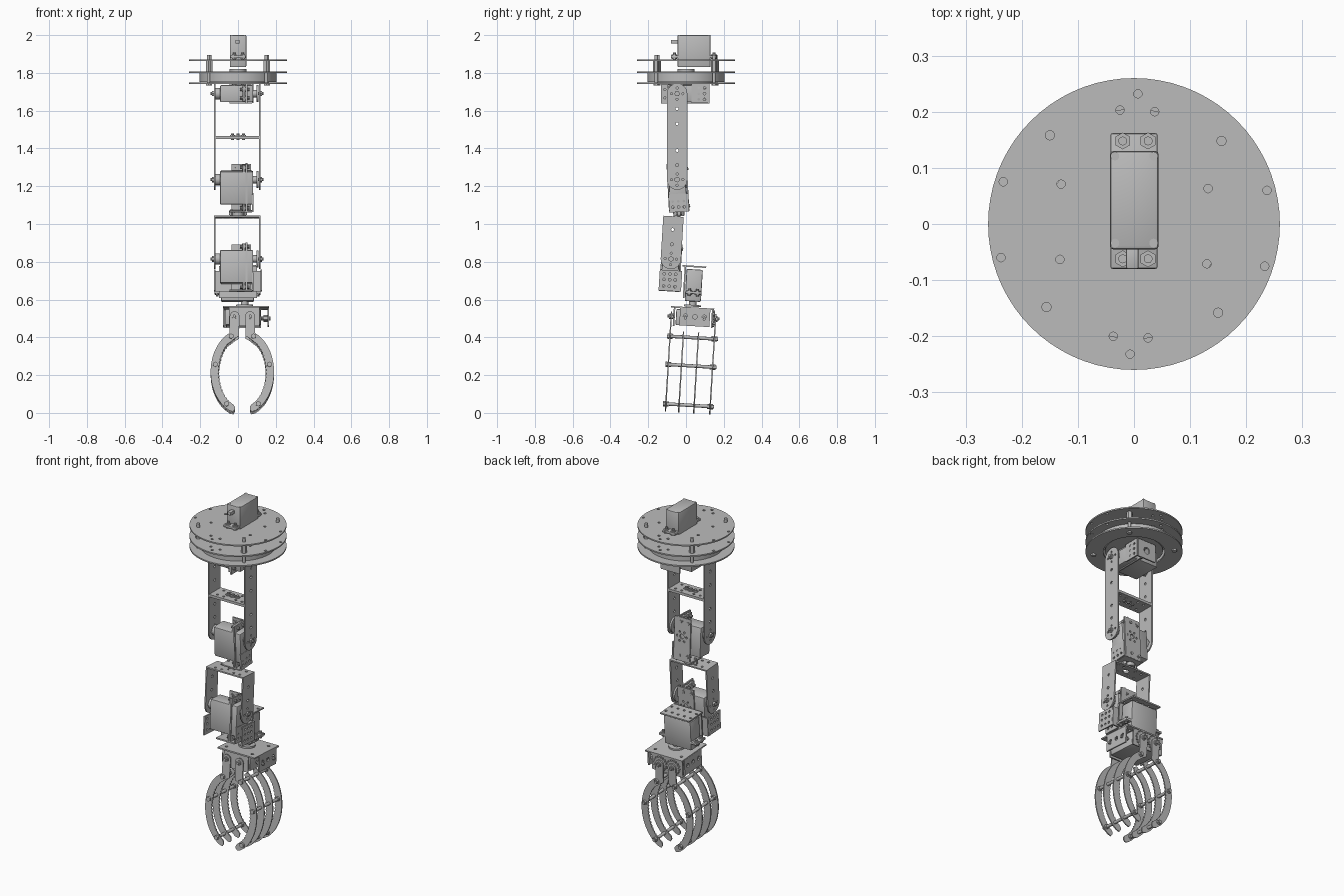
import bpy, bmesh
from math import sin, cos, pi, radians
from mathutils import Matrix, Vector

if "Cube" in bpy.data.objects:
    bpy.data.objects.remove(bpy.data.objects["Cube"])

grey = bpy.data.materials.new("light grey metal")
grey.use_nodes = True
grey.diffuse_color = (0.5, 0.5, 0.5, 1)
grey.node_tree.nodes["Principled BSDF"].inputs["Base Color"].default_value = (0.5, 0.5, 0.5, 1)

scene = bpy.context.scene
parts = []
frame = Matrix()  # placement of the assembly being built
PLANES = {"XY": ((1, 0, 0), (0, 1, 0), (0, 0, 1)),
          "XZ": ((1, 0, 0), (0, 0, 1), (0, -1, 0)),
          "YZ": ((0, 1, 0), (0, 0, 1), (1, 0, 0))}


def set_frame(x, y, z, tilt=0):
    global frame
    frame = Matrix.Translation((x, y, z)) @ Matrix.Rotation(radians(tilt), 4, 'X')


def orient(plane, origin):
    m = Matrix(PLANES[plane]).transposed().to_4x4()
    m.translation = Vector(origin)
    return frame @ m


def add(name, mesh, matrix):
    mesh.transform(matrix)
    mesh.materials.clear()
    mesh.materials.append(grey)
    ob = bpy.data.objects.new(name, mesh)
    scene.collection.objects.link(ob)
    parts.append(ob)
    return ob


def circle(u, v, r, n=12):
    return [(u + r * cos(2 * pi * i / n), v + r * sin(2 * pi * i / n)) for i in range(n)]


def rect(u0, u1, v0, v1):
    return [(u0, v0), (u1, v0), (u1, v1), (u0, v1)]


def plate(name, outline, holes, plane, origin, t=0.008):
    """Flat sheet with holes, centred on its plane."""
    cu = bpy.data.curves.new(name, 'CURVE')
    cu.dimensions, cu.fill_mode, cu.extrude = '2D', 'BOTH', t / 2
    for loop in [outline] + holes:
        sp = cu.splines.new('POLY')
        sp.points.add(len(loop) - 1)
        for p, (u, v) in zip(sp.points, loop):
            p.co = (u, v, 0, 1)
        sp.use_cyclic_u = True
    tmp = bpy.data.objects.new(name, cu)
    scene.collection.objects.link(tmp)
    dg = bpy.context.evaluated_depsgraph_get()
    mesh = bpy.data.meshes.new_from_object(tmp.evaluated_get(dg))
    bpy.data.objects.remove(tmp)
    bm = bmesh.new()
    bm.from_mesh(mesh)
    bmesh.ops.remove_doubles(bm, verts=bm.verts, dist=1e-5)
    bmesh.ops.recalc_face_normals(bm, faces=bm.faces)
    bm.to_mesh(mesh)
    bm.free()
    return add(name, mesh, orient(plane, origin))


def rod(name, plane, origin, r, h, n=16):
    """Cylinder along the plane's normal, centred on origin."""
    bm = bmesh.new()
    bmesh.ops.create_cone(bm, cap_ends=True, segments=n, radius1=r, radius2=r, depth=h)
    mesh = bpy.data.meshes.new(name)
    bm.to_mesh(mesh)
    bm.free()
    return add(name, mesh, orient(plane, origin))


def box(name, x0, x1, y0, y1, z0, z1, bevel=0.006):
    bm = bmesh.new()
    bmesh.ops.create_cube(bm, size=1)
    size = Vector((x1 - x0, y1 - y0, z1 - z0))
    mid = Vector((x0 + x1, y0 + y1, z0 + z1)) / 2
    for v in bm.verts:
        v.co = v.co * size + mid
    bmesh.ops.bevel(bm, geom=bm.edges[:], offset=bevel, segments=2, affect='EDGES', profile=0.5)
    mesh = bpy.data.meshes.new(name)
    bm.to_mesh(mesh)
    bm.free()
    return add(name, mesh, frame)


def screw(plane, origin, h=0.03):
    rod("screw", plane, origin, 0.008, h, 10)
    rod("nut", plane, origin, 0.015, h * 0.5, 6)


def servo():
    """Servo with its bracket; pivot at origin, axis x, body hanging down."""
    box("servo_body", -0.095, 0.08, -0.045, 0.045, -0.13, 0.045)
    box("servo_tabs", 0.025, 0.037, -0.043, 0.043, -0.165, 0.08, 0.003)
    rod("servo_shaft", "YZ", (0.09, 0, 0), 0.02, 0.03)
    rod("servo_horn", "YZ", (0.104, 0, 0), 0.045, 0.01, 24)
    rod("pivot_bearing", "YZ", (-0.11, 0, 0), 0.03, 0.03)
    for x in (-0.13, 0.12):
        screw("YZ", (x, 0, 0), 0.03)
    for z in (-0.15, 0.065):
        for y in (-0.022, 0.022):
            screw("YZ", (0.035, y, z), 0.05)
    # bracket: servo flange, back plate with a hole ring, end flange
    plate("bracket_flange", rect(-0.052, 0.055, -0.17, 0.085), [rect(-0.046, 0.046, -0.132, 0.047)],
          "YZ", (0.045, 0, 0))
    ring = [circle(0.03 * cos(a * pi / 3), -0.03 + 0.03 * sin(a * pi / 3), 0.006) for a in range(6)]
    plate("bracket_back", rect(-0.055, 0.05, -0.17, 0.08), ring + [circle(0, -0.03, 0.014)],
          "XZ", (0.02, 0.052, 0))
    for x in (-0.02, 0.03):
        for z in (-0.14, 0.055):
            screw("XZ", (x, 0.052, z), 0.02)
    plate("bracket_end", rect(-0.06, 0.06, -0.052, 0.055), [circle(0, 0, 0.02)], "XY", (0.015, 0, -0.168))
    ears = [circle(y, z, 0.007) for y in (-0.03, 0, 0.03) for z in (-0.145, -0.115)]
    plate("bracket_ear", rect(-0.05, 0.055, -0.17, -0.075), ears, "YZ", (0.078, 0, 0))


def u_bracket(base):
    """U bracket with arms ending round the pivot at origin."""
    s, w = (1 if base > 0 else -1), 0.054
    arc = [(w * cos(pi * i / 16), -s * w * sin(pi * i / 16)) for i in range(17)]
    holes = [circle(0, base * f, 0.008) for f in (0, 0.35, 0.7)]
    holes += [circle(0.03 * i, 0.03 * j, 0.006, 8) for i, j in ((1, 0), (-1, 0), (0, 1), (0, -1))]
    for x in (-0.122, 0.114):
        plate("u_bracket_arm", [(-w, base), (w, base)] + arc, holes, "YZ", (x, 0, 0))
    web = [circle(x, y, 0.007) for x in (-0.08, -0.04, 0.04, 0.08) for y in (-0.03, 0.03)]
    plate("u_bracket_web", rect(-0.126, 0.118, -w, w), web + [circle(0, 0, 0.018)], "XY", (0, 0, base))


# Round base: three stacked discs with a bearing ring
disc = circle(0, 0, 0.26, 72)
half = [(-.025, .203), (.037, .2), (.007, .232), (-.233, .075), (-.13, .071), (.132, .063), (.237, .06)]
holes = [circle(s * x, s * y, 0.0075) for x, y in half for s in (1, -1)]
slot = [rect(-0.04, 0.04, -0.042, 0.125)]
plate("top_disc", disc, holes + slot, "XY", (0, 0, 1.868))
plate("middle_disc", disc, holes, "XY", (0, 0, 1.804))
plate("bottom_disc", disc, [circle(0, 0, 0.165, 48)], "XY", (0, 0, 1.746))
plate("bearing_ring", circle(0, 0, 0.205, 64), [circle(0, 0, 0.175, 48)], "XY", (0, 0, 1.775), 0.048)
plate("turntable", circle(0, 0, 0.155, 48), [], "XY", (0, 0, 1.756), 0.012)
rod("turntable_hub", "XY", (0, 0, 1.79), 0.045, 0.06, 24)
for x, y in ((-.15, .158), (.156, .148)):
    for s in (1, -1):
        rod("spacer_post", "XY", (s * x, s * y, 1.82), 0.009, 0.15)
        rod("post_nut", "XY", (s * x, s * y, 1.836), 0.016, 0.055, 6)
        rod("post_foot", "XY", (s * x, s * y, 1.738), 0.014, 0.012, 6)

# Upright servo that turns the base
box("base_servo_body", -0.043, 0.044, -0.045, 0.13, 1.83, 2.0)
box("base_servo_tabs", -0.042, 0.042, -0.08, 0.162, 1.878, 1.892, 0.004)
box("cable_socket", -0.014, 0.008, -0.08, -0.04, 1.955, 1.975, 0.003)
for x in (-0.02, 0.025):
    for y in (-0.062, 0.148):
        screw("XY", (x, y, 1.885), 0.045)
for x in (-0.034, 0.035):
    for y in (-0.034, 0.121):
        rod("case_screw", "XY", (x, y, 1.999), 0.008, 0.004, 10)

# Shoulder: servo lying under the base, U bracket hanging below
set_frame(0, -0.047, 1.69, 90)
servo()
set_frame(0, -0.047, 1.69)
u_bracket(-0.228)
for x in (-0.03, 0, 0.03):
    screw("XY", (x, 0, -0.228), 0.035)

# Elbow
set_frame(0, -0.047, 1.235)
u_bracket(0.22)
set_frame(0, -0.047, 1.235, 3)
servo()
for x in (-0.035, 0.035):
    screw("XY", (x, 0, -0.178), 0.04)
rod("elbow_spacer", "XY", (0, 0, -0.183), 0.03, 0.02)

# Wrist bend, with a channel bracket that carries the wrist servo
set_frame(0, -0.08, 0.815, -3.5)
u_bracket(0.222)
servo()
grid = [circle(y, z, 0.007) for y in (-0.03, 0, 0.03) for z in (-0.145, -0.11, -0.08)]
for x in (-0.123, 0.123):
    plate("channel_side", rect(-0.055, 0.058, -0.17, -0.06), grid, "YZ", (x, 0, 0))
plate("channel_web", rect(-0.126, 0.126, -0.17, -0.06), [], "XZ", (0, 0.06, 0))

# Wrist servo and its bracket
set_frame(0, 0.035, 0.575, -3.5)
box("wrist_servo_body", -0.09, 0.085, -0.043, 0.043, 0.015, 0.185)
box("wrist_servo_tabs", -0.125, 0.12, -0.043, 0.043, 0.055, 0.069, 0.003)
plate("wrist_bracket_top", rect(-0.095, 0.095, -0.065, 0.06),
      [circle(x * 0.04, y, 0.007) for x in range(-2, 3) for y in (-0.03, 0.025)], "XY", (0, 0, 0.2))
plate("wrist_bracket_front", rect(-0.1, 0.1, 0.03, 0.2), [], "XZ", (0, -0.05, 0))
for x in (-0.11, 0.105):
    for y in (-0.022, 0.022):
        screw("XY", (x, y, 0.062), 0.04)
rod("wrist_shaft", "XY", (0.035, 0, 0.005), 0.02, 0.03)
rod("wrist_horn", "XY", (0.035, 0, -0.008), 0.045, 0.01, 24)

# Gripper housing
set_frame(0.023, 0.03, 0.56, -3.5)
plate("gripper_top", rect(-0.102, 0.14, -0.11, 0.12),
      [circle(x, y, 0.008) for x in (-0.07, 0.1) for y in (-0.07, 0.08)], "XY", (0, 0, -0.005))
plate("gripper_front", rect(-0.07, 0.09, -0.105, -0.005), [], "XZ", (0, -0.09, 0))
plate("gripper_back", rect(-0.1, 0.1, -0.105, -0.005), [], "XZ", (0, 0.112, 0))
box("gripper_servo", -0.09, 0.095, -0.08, 0.1, -0.1, -0.015)
for x in (-0.099, 0.136):
    plate("gripper_side", rect(-0.06, 0.1, -0.1, -0.005),
          [circle(y, -0.05, 0.012) for y in (-0.03, 0.02, 0.07)], "YZ", (x, 0, 0))
for y in (-0.03, 0.07):
    screw("YZ", (0.125, y, -0.06), 0.05)

# Curved fingers, rods and drive gears, mirrored left and right
CZ = -0.35


def arc_point(t, rx, rz):
    return rx * cos(radians(t)), CZ + rz * sin(radians(t))


def finger(s, y, stem):
    pts = [arc_point(66 - 6 * i, 0.168, 0.225) for i in range(23)]
    pts += [arc_point(-72, 0.158, 0.222), arc_point(-74, 0.145, 0.207), arc_point(-72, 0.13, 0.193)]
    pts += [arc_point(-66 + 3 * i, 0.122 + 0.006 * (i % 2), 0.188) for i in range(41)]
    if stem:
        pts += [arc_point(72, 0.122, 0.188), (0.018, -0.16), (0.015, -0.06)]
        pts += [(0.041 - 0.026 * cos(pi * i / 8), -0.055 + 0.026 * sin(pi * i / 8)) for i in range(9)]
        pts += [(0.067, -0.12)]
    else:
        pts += [arc_point(72, 0.125, 0.19), (0.03, -0.145), (0.05, -0.132)]
    plate("finger", [(s * u, v) for u, v in pts], [], "XZ", (0, y, 0), 0.007)


for s in (-1, 1):
    for y, stem in ((-0.105, True), (-0.035, False), (0.045, False), (0.13, True)):
        finger(s, y, stem)
    for t in (66, 11, -55):
        x, z = arc_point(t, 0.146, 0.207)
        rod("finger_rod", "XZ", (s * x, 0.015, z), 0.009, 0.27)
        for y in (-0.105, 0.13):
            rod("rod_nut", "XZ", (s * x, y, z), 0.014, 0.03, 6)
    for y in (-0.105, 0.13):
        screw("XZ", (s * 0.042, y, -0.055), 0.04)
    teeth = [((0.044 if i % 4 < 2 else 0.037) * cos(pi * i / 32) + s * 0.042,
              (0.044 if i % 4 < 2 else 0.037) * sin(pi * i / 32) - 0.055) for i in range(64)]
    plate("drive_gear", teeth, [], "XZ", (0, 0.121, 0), 0.009)

# Shade curved sides smooth, keep sharp edges
for ob in parts:
    ob.select_set(True)
bpy.context.view_layer.objects.active = parts[0]
bpy.ops.object.shade_smooth_by_angle(angle=radians(30))
